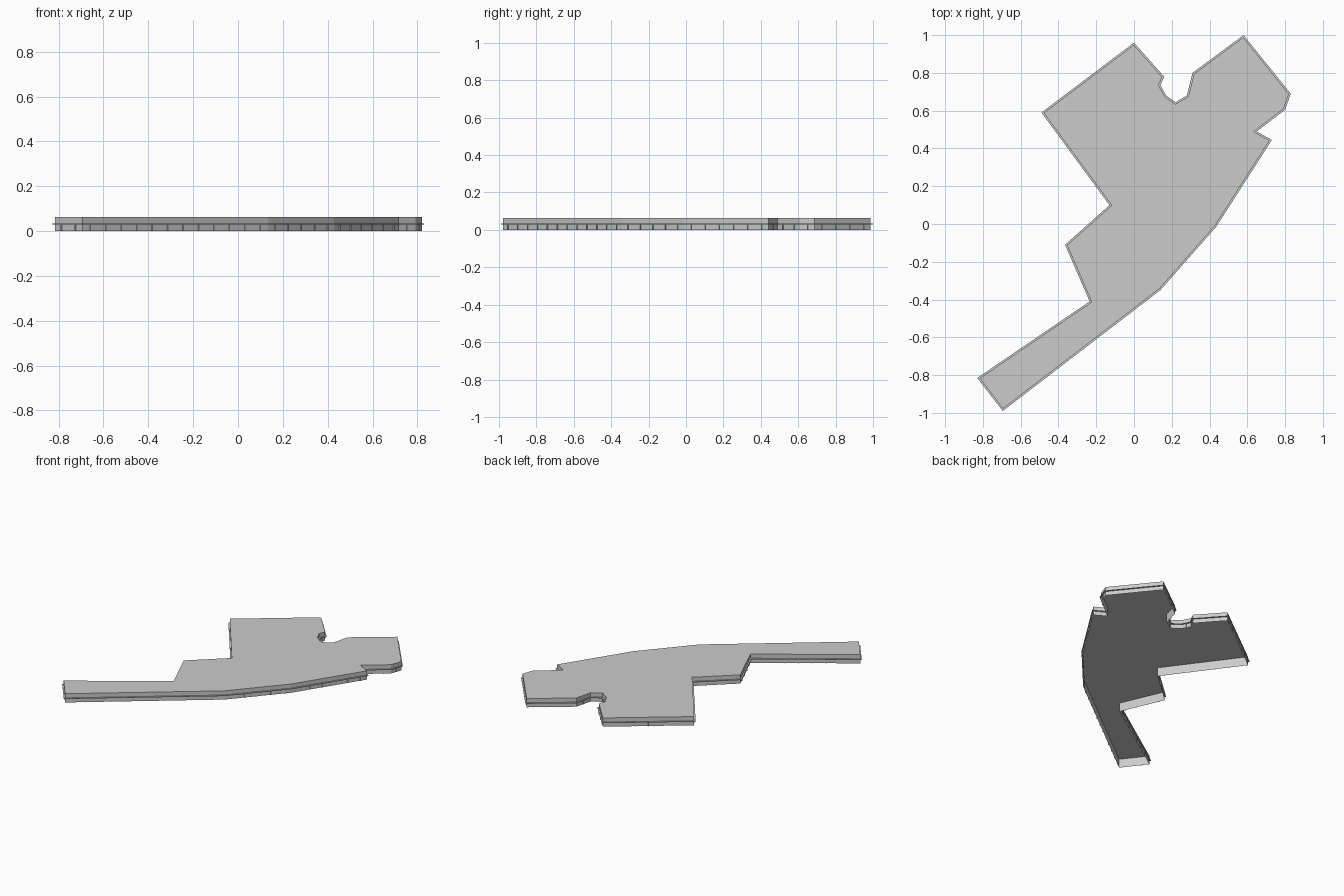
import bpy, bmesh, math
from mathutils import Vector

if "Cube" in bpy.data.objects:
    bpy.data.objects.remove(bpy.data.objects["Cube"])

# Footprint of the building, clockwise from the back corner
OUTLINE = [(0.0, 0.96), (0.16, 0.78), (0.14, 0.735), (0.17, 0.68), (0.22, 0.645),
           (0.28, 0.68), (0.31, 0.80), (0.58, 1.0), (0.83, 0.69), (0.80, 0.605),
           (0.65, 0.49), (0.73, 0.445), (0.435, -0.015), (0.14, -0.35), (-0.695, -0.99),
           (-0.83, -0.815), (-0.235, -0.41), (-0.365, -0.11), (-0.13, 0.10), (-0.49, 0.59)]
HEIGHT = 0.063
LEDGE_Z, LEDGE_T, LEDGE_W = 0.029, 0.004, 0.009


def inset(points, d):
    """Offset a clockwise outline inwards with mitred corners."""
    pts = [Vector(p) for p in points]
    result = []
    for i, p in enumerate(pts):
        a = (p - pts[i - 1]).normalized()
        b = (pts[(i + 1) % len(pts)] - p).normalized()
        na, nb = Vector((a.y, -a.x)), Vector((b.y, -b.x))
        result.append(p + (na + nb) * d / (1 + na.dot(nb)))
    return result


def finish(name, bm, recalc=True):
    if recalc:
        bmesh.ops.recalc_face_normals(bm, faces=bm.faces)
    mesh = bpy.data.meshes.new(name)
    bm.to_mesh(mesh)
    bm.free()
    obj = bpy.data.objects.new(name, mesh)
    bpy.context.collection.objects.link(obj)
    return obj


def ring(bm, points, z):
    return [bm.verts.new((p[0], p[1], z)) for p in points]


def bridge(bm, low, high):
    for i in range(len(low)):
        j = (i + 1) % len(low)
        bm.faces.new((low[j], low[i], high[i], high[j]))


wall_line = inset(OUTLINE, LEDGE_W)

# Walls and flat roof: a shell open underneath
bm = bmesh.new()
base, middle, top = [ring(bm, wall_line, z) for z in (0, LEDGE_Z, HEIGHT)]
bridge(bm, base, middle)
bridge(bm, middle, top)
bm.faces.new(list(reversed(top)))
finish("walls_and_roof", bm, recalc=False)

# Thin ledge between the two storeys
bm = bmesh.new()
loops = [ring(bm, pts, z) for pts, z in
         ((wall_line, LEDGE_Z), (OUTLINE, LEDGE_Z),
          (OUTLINE, LEDGE_Z + LEDGE_T), (wall_line, LEDGE_Z + LEDGE_T))]
for low, high in zip(loops, loops[1:]):
    bridge(bm, low, high)
finish("storey_ledge", bm)

# Slim posts along the lower storey
bm = bmesh.new()
for i, p in enumerate(wall_line):
    q = wall_line[(i + 1) % len(wall_line)]
    edge = q - p
    along = edge.normalized()
    out = Vector((-along.y, along.x))
    count = max(1, round(edge.length / 0.09))
    for k in range(count):
        c = p + edge * (k + 0.5) / count
        corners = [c - along * 0.002, c - along * 0.002 + out * 0.005,
                   c + along * 0.002 + out * 0.005, c + along * 0.002]
        low, high = ring(bm, corners, 0), ring(bm, corners, LEDGE_Z - 0.002)
        bridge(bm, low, high)
        bm.faces.new(low)
        bm.faces.new(high)
finish("wall_posts", bm)
